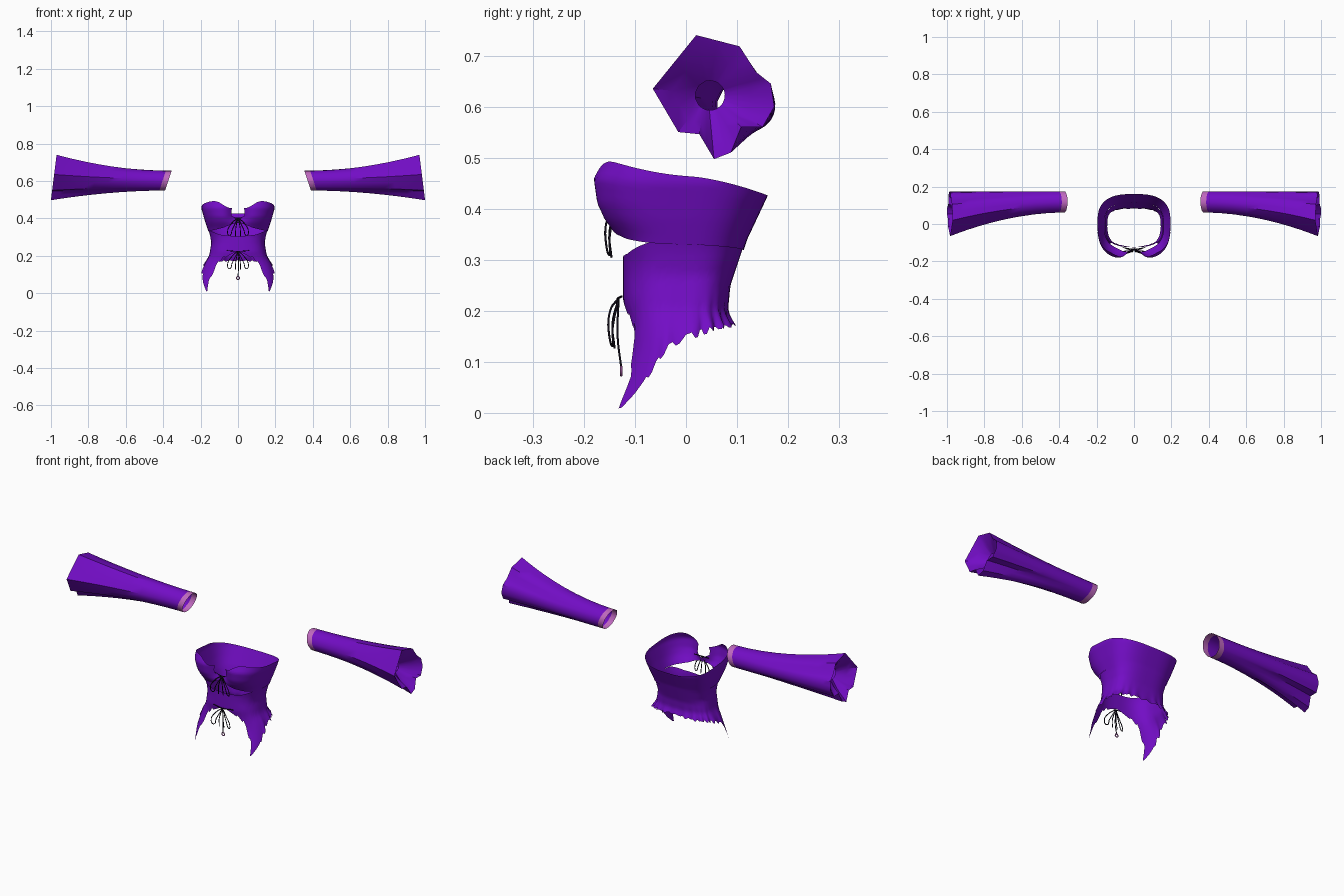
import bpy, math
from math import sin, cos, pi, exp, radians
from mathutils import Vector

cube = bpy.data.objects.get("Cube")
if cube:
    bpy.data.objects.remove(cube, do_unlink=True)


def material(name, rgb):
    m = bpy.data.materials.new(name)
    m.use_nodes = True
    m.diffuse_color = (*rgb, 1)
    bsdf = next(n for n in m.node_tree.nodes if n.type == 'BSDF_PRINCIPLED')
    bsdf.inputs["Base Color"].default_value = (*rgb, 1)
    return m


PURPLE = material("purple cloth", (0.17, 0.004, 0.56))
PINK = material("pink lace", (0.52, 0.14, 0.52))
BLACK = material("black cord", (0.006, 0.004, 0.01))


def lerp_table(table, v):
    """Piecewise linear lookup in ascending (key, value) pairs."""
    if v <= table[0][0]:
        return table[0][1]
    for (a, fa), (b, fb) in zip(table, table[1:]):
        if v <= b:
            return fa + (fb - fa) * (v - a) / (b - a)
    return table[-1][1]


def loft(name, rows, mats, closed=False, flip=False, angle=50):
    """Skin a list of point rows with quads."""
    n = len(rows[0])
    faces = []
    for r in range(len(rows) - 1):
        for c in range(n if closed else n - 1):
            d = (c + 1) % n
            f = (r * n + c, r * n + d, (r + 1) * n + d, (r + 1) * n + c)
            faces.append(f[::-1] if flip else f)
    me = bpy.data.meshes.new(name)
    me.from_pydata([p for row in rows for p in row], [], faces)
    for m in mats:
        me.materials.append(m)
    ob = bpy.data.objects.new(name, me)
    bpy.context.collection.objects.link(ob)
    bpy.ops.object.select_all(action='DESELECT')
    ob.select_set(True)
    bpy.context.view_layer.objects.active = ob
    bpy.ops.object.shade_smooth_by_angle(angle=radians(angle))
    return ob


def mirror_x(ob):
    mod = ob.modifiers.new("mirror", 'MIRROR')
    mod.use_clip = True
    mod.merge_threshold = 0.0005


# Body outline by height: half width, front depth, back depth
WIDTH = [(0, .2), (.06, .21), (.13, .192), (.16, .18), (.2, .157), (.27, .145),
         (.32, .155), (.38, .175), (.45, .195), (.5, .192)]
FRONT = [(0, .19), (.06, .14), (.13, .118), (.17, .115), (.22, .126), (.305, .126),
         (.345, .138), (.38, .168), (.41, .184), (.46, .19), (.5, .167)]
BACK = [(.17, .098), (.2, .085), (.25, .09), (.34, .12), (.425, .16), (.5, .175)]


def body_point(th, z, inset=0.0):
    """Rounded-square section; th runs from the front (0) to the back (pi)."""
    x = (lerp_table(WIDTH, z) - inset) * max(sin(th), 0) ** 0.7
    c = cos(th)
    depth = lerp_table(FRONT if c > 0 else BACK, z) - inset
    y = -math.copysign(depth * abs(c) ** 0.7, c)
    cleft = min(max((z - .35) / .06, 0), 1)
    y += .055 * cleft * exp(-(x / .05) ** 2) * (c > 0)
    return Vector((x if th < pi - 1e-4 else 0, y, z))


# Bust band: cups in front, keyhole slit at the centre, top sloping to the back
def bust_top(th):
    return .463 + .037 * cos(th) - .045 * exp(-(th / .32) ** 2)


BUST_BOTTOM = [(0, .375), (.35, .35), (.65, .341), (1.15, .333), (pi, .318)]
rows = []
COLS, ROWS = 44, 14
for r in range(ROWS + 1):
    row = []
    for c in range(COLS + 1):
        u = (c / COLS) ** 1.2
        th = u * pi
        low = lerp_table(BUST_BOTTOM, th)
        z = low + (bust_top(th) - low) * r / ROWS
        gap = .036 * min(max((z - .395) / .02, 0), 1) * (1 - max(z - .435, 0) * 8)
        slit = (max(gap, 0) / .19) ** (1 / .7)
        row.append(body_point(slit + u * (pi - slit), z))
    rows.append(row)
mirror_x(loft("bust_band", rows, [PURPLE]))

# Waist piece: arched front hem, long ragged points at the front sides
WAIST_TOP = [(0, .305), (.5, .312), (1.1, .333), (pi, .33)]
HEM = [(0, .222), (18, .19), (30, .16), (36, .1), (44, .05), (51, .002), (57, .035),
       (68, .082), (80, .122), (92, .145), (120, .163), (180, .172)]
rows = []
COLS = 72
for r in range(ROWS + 1):
    row = []
    for c in range(COLS + 1):
        th = pi * c / COLS
        deg = math.degrees(th)
        hem = lerp_table(HEM, deg)
        if 14 < deg and abs(deg - 51) > 2:
            hem += (.012 if deg < 110 else .005) * (c % 4 < 2)
        k = r / ROWS
        z = hem + (lerp_table(WAIST_TOP, th) - hem) * k
        p = body_point(th, z, .003)
        ruffle = .03 * sin(deg * .35) * (1 - k) ** 6 * (deg > 70)
        row.append(Vector((p.x * (1 + ruffle), p.y * (1 + ruffle * 2), z)))
    rows.append(row)
mirror_x(loft("waist_piece", rows, [PURPLE]))

# Sleeves: round lace end flaring to a folded cuff with a turned-in opening
CUFF = [(-.065, .635), (.02, .74), (.105, .718), (.137, .668), (.166, .645), (.173, .6),
        (.15, .56), (.108, .56), (.088, .51), (.055, .497), (.026, .546), (-.015, .55)]
outline = []
for i, (y, z) in enumerate(CUFF):
    y2, z2 = CUFF[(i + 1) % len(CUFF)]
    outline += [(y, z), ((y + y2) / 2, (z + z2) / 2)]
STEPS = [0, .025, .05, .15, .27, .4, .52, .64, .75, .85, .93, 1]


def sleeve(name, side):
    angles = [math.atan2(z - .615, y - .06) for y, z in outline]
    rows = []
    for t in STEPS:
        w = t ** 1.9
        row = []
        for (y, z), a in zip(outline, angles):
            cy, cz = .118 + .057 * cos(a), .602 + .053 * sin(a)
            x0 = .355 + (.655 - cz) * .33
            x1 = 1 - (z - .5) * .125
            row.append((side * (x0 + (x1 - x0) * t), cy + (y - cy) * w, cz + (z - cz) * w))
        rows.append(row)
    for x, k in ((.95, .55), (.91, 0)):
        rows.append([(side * x, (.047 + .029 * cos(a)) * (1 - k) + y * k,
                      (.622 + .029 * sin(a)) * (1 - k) + z * k)
                     for (y, z), a in zip(outline, angles)])
    ob = loft(name, rows, [PURPLE, PINK], closed=True, flip=side < 0, angle=40)
    lace_faces = 2 * len(outline)
    for f in ob.data.polygons:
        f.material_index = 1 if f.index < lace_faces else 0


sleeve("left_sleeve", 1)
sleeve("right_sleeve", -1)


# Cords
def cord(name, strands, mat=BLACK, radius=.0022):
    cu = bpy.data.curves.new(name, 'CURVE')
    cu.dimensions = '3D'
    cu.bevel_depth = radius
    cu.bevel_resolution = 1
    cu.resolution_u = 5
    for pts in strands:
        sp = cu.splines.new('BEZIER')
        sp.bezier_points.add(len(pts) - 1)
        for bp, co in zip(sp.bezier_points, pts):
            bp.co = co
            bp.handle_left_type = bp.handle_right_type = 'AUTO'
    cu.materials.append(mat)
    ob = bpy.data.objects.new(name, cu)
    bpy.context.collection.objects.link(ob)


def bow(name, y, z, half_lace):
    strands = [[(-half_lace, y + .006, z + .004), (0, y - .002, z), (half_lace, y + .006, z + .004)]]
    for s in (-1, 1):
        strands.append([(0, y, z), (s * .028, y - .016, z - .022), (s * .056, y - .018, z - .075),
                        (s * .046, y - .012, z - .093), (s * .03, y - .012, z - .06), (0, y, z)])
        strands.append([(0, y, z), (s * .011, y - .012, z - .05), (s * .014, y - .008, z - .098)])
    cord(name, strands)


bow("bust_bow", -.138, .402, .045)
bow("waist_bow", -.132, .224, .06)
cord("hanging_cord", [[(0, -.132, .224), (.003, -.134, .15), (0, -.127, .09)]])

# Small ring at the end of the hanging cord
bpy.ops.mesh.primitive_torus_add(location=(0, -.127, .082), rotation=(pi / 2, 0, 0),
                                 major_radius=.008, minor_radius=.003,
                                 major_segments=16, minor_segments=6)
ring = bpy.context.object
ring.name = "cord_ring"
ring.data.materials.append(PINK)
bpy.ops.object.shade_smooth_by_angle()
